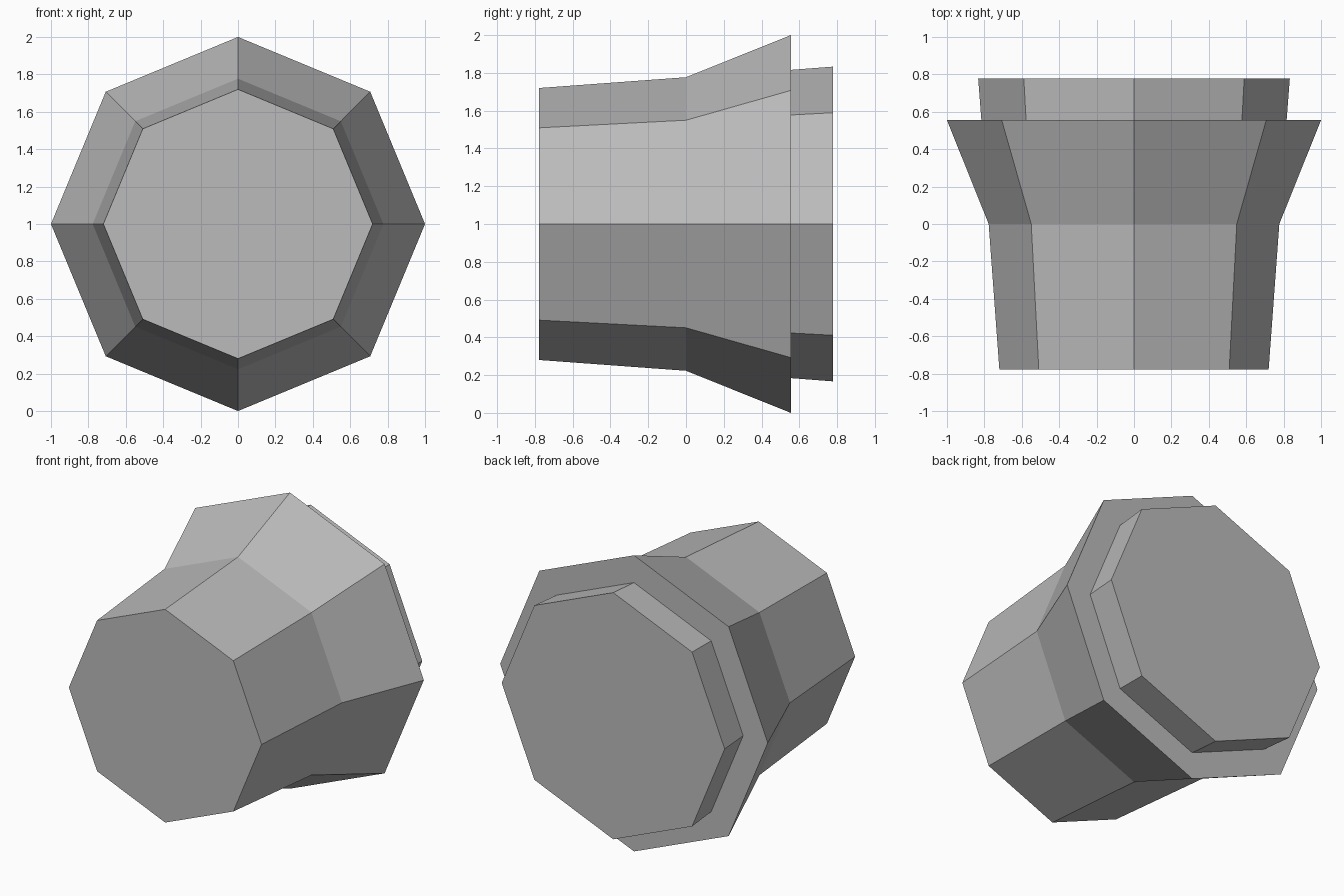
import bpy, bmesh
from math import sin, cos, pi

cube = bpy.data.objects.get("Cube")
if cube:
    bpy.data.objects.remove(cube, do_unlink=True)

SIDES = 8

# Single plain grey
grey = bpy.data.materials.new("plain_grey")
grey.use_nodes = True
colour = (0.5, 0.5, 0.5, 1)
grey.diffuse_color = colour
grey.node_tree.nodes["Principled BSDF"].inputs["Base Color"].default_value = colour


def lathe(name, profile):
    """Capped octagonal body around the y axis from (y, radius) pairs."""
    bm = bmesh.new()
    rings = [[bm.verts.new((r * cos(2 * pi * i / SIDES), y, 1 + r * sin(2 * pi * i / SIDES)))
              for i in range(SIDES)] for y, r in profile]
    for a, b in zip(rings, rings[1:]):
        for i in range(SIDES):
            j = (i + 1) % SIDES
            bm.faces.new((a[i], a[j], b[j], b[i]))
    bm.faces.new(rings[0])
    bm.faces.new(rings[-1])
    bmesh.ops.recalc_face_normals(bm, faces=bm.faces)
    mesh = bpy.data.meshes.new(name)
    bm.to_mesh(mesh)
    bm.free()
    mesh.materials.append(grey)
    obj = bpy.data.objects.new(name, mesh)
    bpy.context.collection.objects.link(obj)
    return obj


# Tapered barrel, flared collar, stepped-in back plug, as one closed body
lathe("flared_plug", [(-0.777, 0.72), (0, 0.777), (0.555, 1.0),
                      (0.555, 0.816), (0.777, 0.833)])
